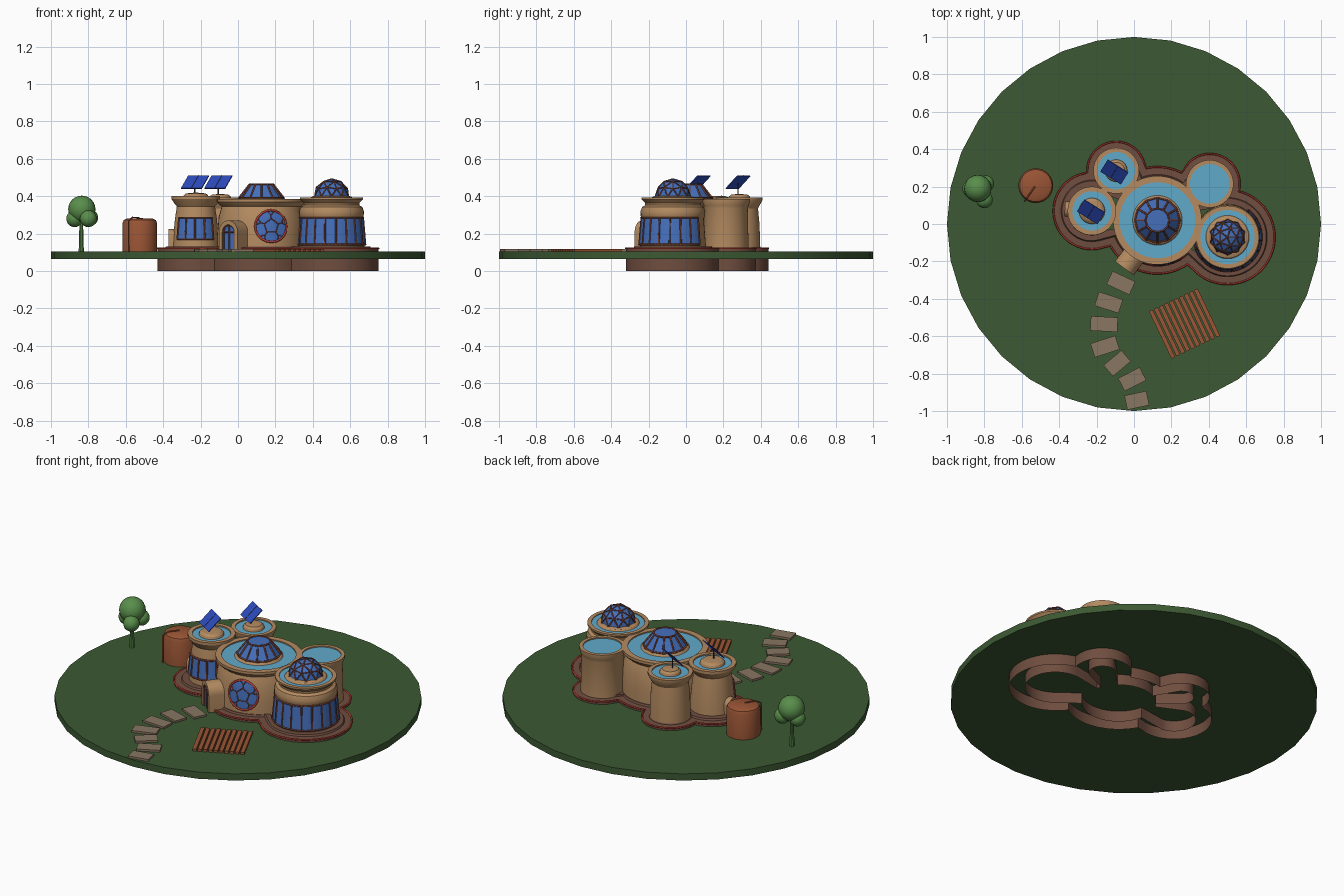
import bpy, bmesh
from math import sin, cos, pi, radians, sqrt, atan2
from mathutils import Vector, Matrix

if "Cube" in bpy.data.objects:
    bpy.data.objects.remove(bpy.data.objects["Cube"])

COL = dict(grass=(.045, .1, .033), tan=(.46, .26, .12), glass=(.06, .16, .5), pool=(.12, .4, .6),
           brown=(.16, .075, .05), rust=(.32, .09, .035), panel=(.025, .07, .5), leaf=(.1, .27, .07),
           stone=(.25, .18, .12), red=(.5, .05, .035), frame=(.2, .06, .04), dark=(.05, .05, .06))
MAT = {}
for k, c in COL.items():
    MAT[k] = bpy.data.materials.new(k)
    MAT[k].diffuse_color = (*c, 1)


def finish(name, bm, mat, smooth=True, mtx=None):
    bmesh.ops.recalc_face_normals(bm, faces=bm.faces[:])
    me = bpy.data.meshes.new(name)
    bm.to_mesh(me)
    bm.free()
    o = bpy.data.objects.new(name, me)
    if mtx:
        o.matrix_world = mtx
    bpy.context.collection.objects.link(o)
    me.materials.append(MAT[mat])
    if smooth:
        bpy.ops.object.select_all(action='DESELECT')
        o.select_set(True)
        bpy.context.view_layer.objects.active = o
        bpy.ops.object.shade_smooth_by_angle(angle=radians(30))
    return o


def grid(name, rows, mat, closed=True, smooth=True):
    """Skin a list of equal-length point rows."""
    bm = bmesh.new()
    vs = [[bm.verts.new(p) for p in r] for r in rows]
    n = len(rows[0])
    for a, b in zip(vs, vs[1:]):
        for i in range(n if closed else n - 1):
            j = (i + 1) % n
            bm.faces.new((a[i], a[j], b[j], b[i]))
    bmesh.ops.remove_doubles(bm, verts=bm.verts[:], dist=1e-5)
    return finish(name, bm, mat, smooth)


def lathe(name, c, prof, mat, seg=40, a0=0, a1=360, smooth=True):
    closed = a1 - a0 == 360
    n = seg if closed else seg + 1
    ang = [radians(a0 + (a1 - a0) * i / seg) for i in range(n)]
    return grid(name, [[(c[0] + r * cos(a), c[1] + r * sin(a), z) for a in ang] for r, z in prof],
                mat, closed, smooth)


def tubes(name, lines, r, mat, cyclic=False):
    cu = bpy.data.curves.new(name, 'CURVE')
    cu.dimensions = '3D'
    cu.bevel_depth, cu.bevel_resolution, cu.use_fill_caps = r, 1, True
    for pts in lines:
        s = cu.splines.new('POLY')
        s.points.add(len(pts) - 1)
        for p, q in zip(s.points, pts):
            p.co = (*q, 1)
        s.use_cyclic_u = cyclic
    cu.materials.append(MAT[mat])
    o = bpy.data.objects.new(name, cu)
    bpy.context.collection.objects.link(o)


def box(name, c, size, mat, rot=None):
    bm = bmesh.new()
    bmesh.ops.create_cube(bm, size=1)
    bmesh.ops.scale(bm, vec=size, verts=bm.verts[:])
    return finish(name, bm, mat, False, Matrix.Translation(c) @ (rot or Matrix()))


def rz(deg):
    return Matrix.Rotation(radians(deg), 4, 'Z')


# Ground disc
lathe('ground', (0, 0), [(0, .065), (1, .065), (1, .105), (0, .105)], 'grass', 32)

# Rooms: centre, foundation radius
MAIN, RIGHT, LEFT, BACKL, BACKR = (.125, .02), (.5, -.07), (-.225, .07), (-.095, .285), (.405, .215)
ROOMS = [(MAIN, .285), (RIGHT, .252), (LEFT, .205), (BACKL, .155), (BACKR, .16)]


# Foundation: outline of the merged circles, measured from the main room
def outline(off, z, n=240):
    pts = []
    for i in range(n):
        a = 2 * pi * i / n
        best = 0
        for (x, y), r in ROOMS:
            dx, dy, r = x - MAIN[0], y - MAIN[1], r - off
            b = dx * cos(a) + dy * sin(a)
            d = b * b - dx * dx - dy * dy + r * r
            if d >= 0:
                best = max(best, b + sqrt(d))
        pts.append((MAIN[0] + best * cos(a), MAIN[1] + best * sin(a), z))
    return pts


grid('foundation', [outline(o, z) for o, z in
     ((0, 0), (0, .12), (.04, .122), (.045, .132), (.085, .132), (.085, 0))], 'brown')
tubes('foundation_trim', [outline(0, .121)], .005, 'red', True)

# Tower walls with flared rims, and the pool-blue roofs
def tower(name, c, prof, roof_r, roof_z):
    lathe(name + '_wall', c, prof + [(roof_r, prof[-1][1]), (roof_r, roof_z - .01)], 'tan', 48)
    lathe(name + '_roof', c, [(roof_r + .002, roof_z), (0, roof_z)], 'pool', 48)


tower('main_room', MAIN, [(.235, .1), (.236, .2), (.228, .29), (.215, .335), (.212, .345),
                          (.228, .358), (.237, .37), (.237, .385)], .203, .378)
tower('right_room', RIGHT, [(.176, .1), (.176, .14), (.165, .28), (.172, .295), (.173, .32), (.165, .342),
                            (.148, .352), (.15, .365), (.168, .383), (.168, .393)], .145, .388)
tower('left_room', LEFT, [(.125, .1), (.122, .17), (.112, .28), (.102, .345), (.112, .358),
                          (.13, .385), (.13, .4)], .105, .392)
tower('back_left_room', BACKL, [(.113, .1), (.108, .25), (.1, .335), (.108, .35), (.123, .378), (.123, .392)],
      .1, .385)
tower('back_right_room', BACKR, [(.12, .1), (.115, .335), (.12, .35), (.127, .37), (.127, .385)], .106, .378)

# Roof mounds
for nm, c, r, z, h in (('main', MAIN, .135, .375, .02), ('right', RIGHT, .118, .385, .018),
                       ('left', LEFT, .07, .39, .025), ('back_left', BACKL, .06, .383, .025)):
    lathe(nm + '_mound', c, [(r, z), (r * .93, z + h * .6), (r * .75, z + h), (0, z + h * 1.2)], 'tan')

# Cone skylight with ribs
lathe('skylight_glass', MAIN, [(.118, .39), (.063, .463), (0, .463)], 'glass', 12, smooth=False)
ring = lambda c, r, z, n: [(c[0] + r * cos(2 * pi * i / n), c[1] + r * sin(2 * pi * i / n), z) for i in range(n)]
lo, hi = ring(MAIN, .12, .392, 12), ring(MAIN, .064, .464, 12)
tubes('skylight_ribs', list(zip(lo, hi)), .005, 'frame')
tubes('skylight_rings', [lo, hi], .005, 'frame', True)

# Geodesic dome with struts
bm = bmesh.new()
bmesh.ops.create_icosphere(bm, subdivisions=2, radius=.095)
bmesh.ops.bisect_plane(bm, geom=bm.verts[:] + bm.edges[:] + bm.faces[:], plane_co=(0, 0, -.005),
                       plane_no=(0, 0, -1), clear_outer=True)
at = Vector((*RIGHT, .398))
struts = [[v.co + at for v in e.verts] for e in bm.edges]
finish('dome_glass', bm, 'glass', False, Matrix.Translation(at))
tubes('dome_struts', struts, .0035, 'frame')


# Curved window bands with mullions
def band(name, c, r0, z0, r1, z1, a0, a1, n):
    lathe(name + '_glass', c, [(r0, z0), (r1, z1)], 'glass', n * 3, a0, a1)
    P = lambda r, a, z: (c[0] + r * cos(radians(a)), c[1] + r * sin(radians(a)), z)
    A = [a0 + (a1 - a0) * i / n for i in range(n + 1)]
    F = [a0 + (a1 - a0) * i / (n * 3) for i in range(n * 3 + 1)]
    tubes(name + '_frame', [[P(r0, a, z0), P(r1, a, z1)] for a in A] +
          [[P(r0, a, z0) for a in F], [P(r1, a, z1) for a in F]], .005, 'frame')


band('right_window', RIGHT, .182, .142, .17, .285, -178, 52, 12)
band('left_window', LEFT, .126, .17, .115, .285, -142, -42, 4)


# Round window on the main wall with a pentagon lattice
def on_wall(rad, ang, off=.006):
    z = .24 + rad * sin(ang)
    r = (.236 if z < .2 else .236 - (z - .2) * .09 if z < .29 else .228 - (z - .29) * .29) + off
    a = radians(-77) + rad * cos(ang) / .232
    return (MAIN[0] + r * cos(a), MAIN[1] + r * sin(a), z)


circ = [2 * pi * i / 20 for i in range(20)]
grid('round_window_glass', [[on_wall(r, a) for a in circ] for r in (.085, .06, .03, 0)], 'glass')
tubes('round_window_rim', [[on_wall(.085, a) for a in circ]], .006, 'red', True)
pent = [pi / 2 + 2 * pi * i / 5 for i in range(5)]
tubes('round_window_lattice', [[on_wall(.04, a), on_wall(.06, a), on_wall(.085, a + d)]
                               for a in pent for d in (-.25, .25)] +
      [[on_wall(.04, a), on_wall(.04, a + 2 * pi / 5)] for a in pent], .003, 'frame')


# Arched porches
def arch(name, c, deg, w, spring, depth, frame):
    M = Matrix.Translation((*c, 0)) @ rz(deg)

    def loop(x, h):
        return [M @ Vector(p) for p in [(x, -h, .11)] + [(x, -h * cos(pi * i / 12), spring + h * sin(pi * i / 12))
                for i in range(13)] + [(x, h, .11)]]
    h, g = w / 2, w / 2 - frame
    grid(name + '_vault', [loop(-depth, h), loop(0, h), loop(0, g), loop(-.03, g)], 'tan', False)
    bm = bmesh.new()
    bm.faces.new([bm.verts.new(p) for p in loop(-.012, g)])
    finish(name + '_door', bm, 'glass', False)
    tubes(name + '_door_frame', [loop(-.008, g - .003),
          [M @ Vector((-.01, 0, .11)), M @ Vector((-.01, 0, spring + g))],
          [M @ Vector((-.01, -g, spring)), M @ Vector((-.01, g, spring))]], .004, 'frame')


arch('front_porch', (-.052, -.237), -127, .125, .208, .12, .022)
arch('side_porch', (-.37, .08), 178, .08, .185, .08, .015)

# Solar panels on posts
for nm, c in (('left', (-.23, .065, .475)), ('back_left', (-.105, .278, .475))):
    R = rz(-32) @ Matrix.Rotation(radians(43), 4, 'X')
    box(nm + '_solar_panel', c, (.13, .1, .005), 'panel', R)
    T = Matrix.Translation(c) @ R
    tubes(nm + '_panel_seams', [[T @ Vector((0, -.05, .003)), T @ Vector((0, .05, .003))]], .0015, 'dark')
    tubes(nm + '_panel_post', [[(c[0], c[1], .39), (c[0], c[1], .472)]], .004, 'dark')

# Water tank and pipe
lathe('water_tank', (-.525, .205), [(0, .105), (.093, .105), (.093, .255), (.086, .272), (.07, .28), (0, .283)],
      'rust', 32)
tubes('tank_pipe', [[(-.53, .2, .285), (-.565, .15, .287), (-.585, .122, .27), (-.585, .122, .105)]], .004, 'rust')

# Tree
lathe('tree_trunk', (-.838, .19), [(.014, .1), (.009, .28)], 'leaf', 10)
for i, (x, y, z, r) in enumerate([(-.835, .19, .33, .073), (-.873, .19, .28, .045),
                                  (-.793, .215, .285, .045), (-.8, .13, .28, .045)]):
    bm = bmesh.new()
    bmesh.ops.create_uvsphere(bm, u_segments=20, v_segments=12, radius=r)
    finish(f'tree_crown_{i}', bm, 'leaf', True, Matrix.Translation((x, y, z)))

# Stepping stones
for i, (x, y, a, w) in enumerate([(-.07, -.315, -25, .135), (-.135, -.42, -18, .135), (-.16, -.535, -3, .145),
                                  (-.155, -.655, 18, .14), (-.09, -.745, 40, .125), (-.01, -.83, 27, .13),
                                  (.015, -.943, 12, .12)]):
    box(f'stepping_stone_{i}', (x, y, .11), (w, .078, .014), 'stone', rz(a))

# Plank deck
for i in range(10):
    d = (i - 4.5) * .0295
    box(f'deck_plank_{i}', (.27 + d * .904, -.532 + d * .427, .112), (.28, .022, .014), 'rust', rz(-64.5))

for m in bpy.data.materials:
    if m.users and not m.is_grease_pencil:
        m.use_nodes = True
        m.node_tree.nodes["Principled BSDF"].inputs["Base Color"].default_value = m.diffuse_color
